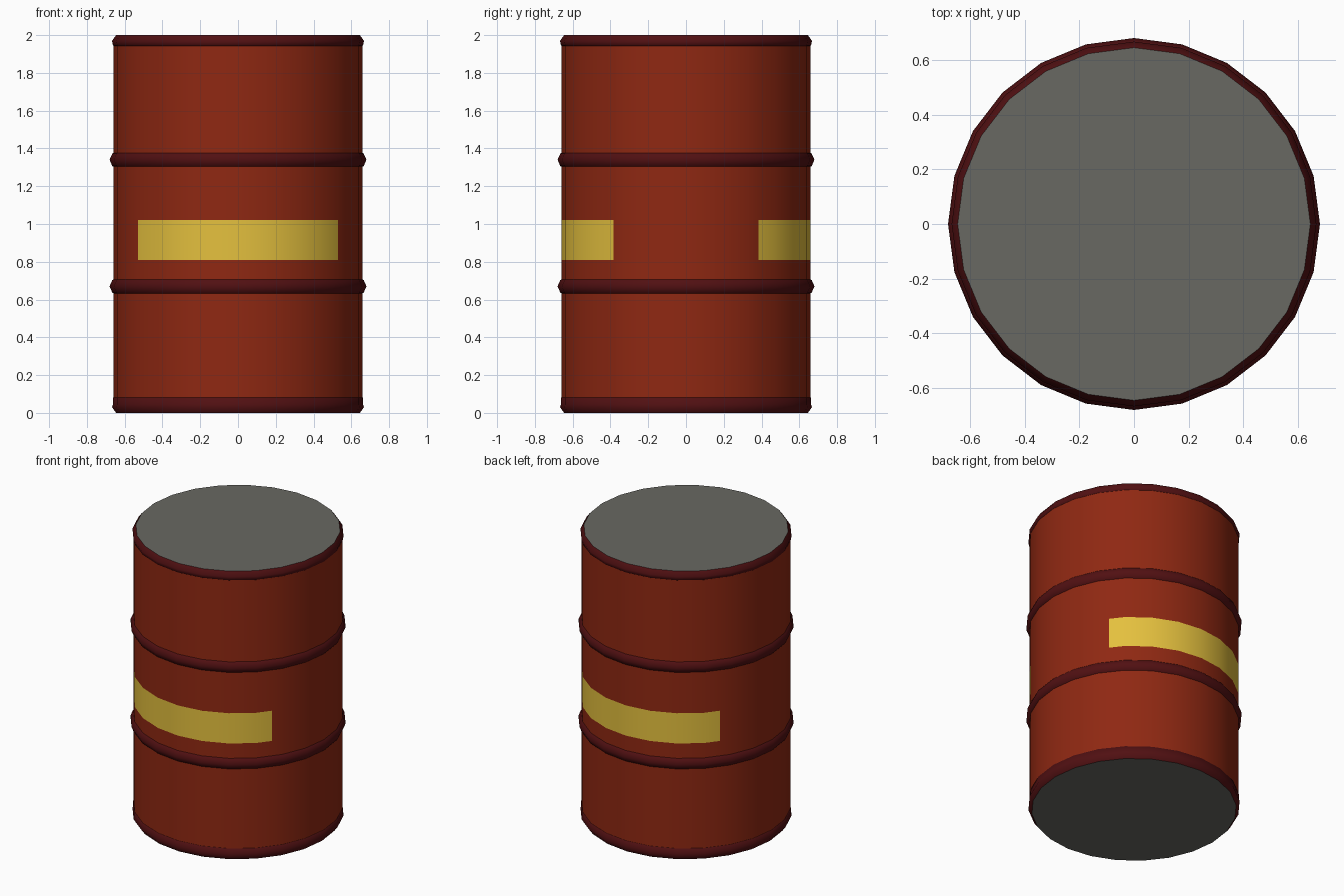
import bpy, bmesh, math

if "Cube" in bpy.data.objects:
    bpy.data.objects.remove(bpy.data.objects["Cube"])

SIDES = 24
STEP = 2 * math.pi / SIDES


def srgb(r, g, b):
    lin = lambda c: c / 12.92 if c <= 0.04045 else ((c + 0.055) / 1.055) ** 2.4
    return (lin(r / 255), lin(g / 255), lin(b / 255), 1.0)


def material(name, rgb):
    m = bpy.data.materials.new(name)
    m.diffuse_color = srgb(*rgb)
    m.use_nodes = True
    m.node_tree.nodes["Principled BSDF"].inputs["Base Color"].default_value = m.diffuse_color
    return m


RED = material("rust red", (143, 40, 18))
DARK = material("dark red", (81, 16, 18))
YELLOW = material("label yellow", (228, 192, 62))
GREY = material("lid grey", (104, 104, 98))


def ring_point(a, r):
    """Point at angle a (radians) on the 24-sided outline, also between corners."""
    k = math.floor(a / STEP + 1e-6)
    t = a / STEP - k
    a0, a1 = k * STEP, (k + 1) * STEP
    return (r * ((1 - t) * math.cos(a0) + t * math.cos(a1)),
            r * ((1 - t) * math.sin(a0) + t * math.sin(a1)))


def finish(name, bm, mats):
    mesh = bpy.data.meshes.new(name)
    bm.normal_update()
    bm.to_mesh(mesh)
    bm.free()
    for m in mats:
        mesh.materials.append(m)
    obj = bpy.data.objects.new(name, mesh)
    bpy.context.collection.objects.link(obj)
    return obj


def lathe(name, profile, mats, extra=(), rule=None):
    """Spin an upward (radius, z) profile around z."""
    angles = sorted([i * STEP for i in range(SIDES)] + [math.radians(d) for d in extra])
    bm = bmesh.new()
    rings = [[bm.verts.new((*ring_point(a, r), z)) for a in angles] for r, z in profile]
    n = len(angles)
    for lo, hi in zip(rings, rings[1:]):
        for i in range(n):
            j = (i + 1) % n
            f = bm.faces.new((lo[i], lo[j], hi[j], hi[i]))
            f.smooth = True
            if rule:
                f.material_index = rule(f.calc_center_median())
    return finish(name, bm, mats)


# drum wall, with a label on the front and the back (54 degrees to each side)
def label_rule(c):
    angle_off_y = math.degrees(math.atan2(abs(c.x), abs(c.y)))
    return 1 if 0.81 < c.z < 1.02 and angle_off_y < 54 else 0


lathe("drum_wall", [(0.66, z) for z in (0.06, 0.81, 1.02, 1.96)], [RED, YELLOW],
      extra=(36, 144, 216, 324), rule=label_rule)

# raised hoops around the middle
for name, z in (("lower_hoop", 0.67), ("upper_hoop", 1.34)):
    lathe(name, [(0.655, z - 0.041), (0.666, z - 0.032), (0.68, z),
                 (0.666, z + 0.032), (0.655, z + 0.041)], [DARK])

# rims at both ends
lathe("bottom_rim", [(0.645, 0), (0.667, 0.03), (0.662, 0.045), (0.662, 0.08), (0.659, 0.081)], [DARK])
lathe("top_rim", [(0.659, 1.943), (0.662, 1.945), (0.667, 1.97), (0.645, 2.0)], [DARK])

# flat lids
for name, z, turn in (("bottom_lid", 0.0, -1), ("top_lid", 2.0, 1)):
    bm = bmesh.new()
    bm.faces.new([bm.verts.new((*ring_point(i * STEP, 0.645), z)) for i in range(SIDES)][::turn])
    finish(name, bm, [GREY])
